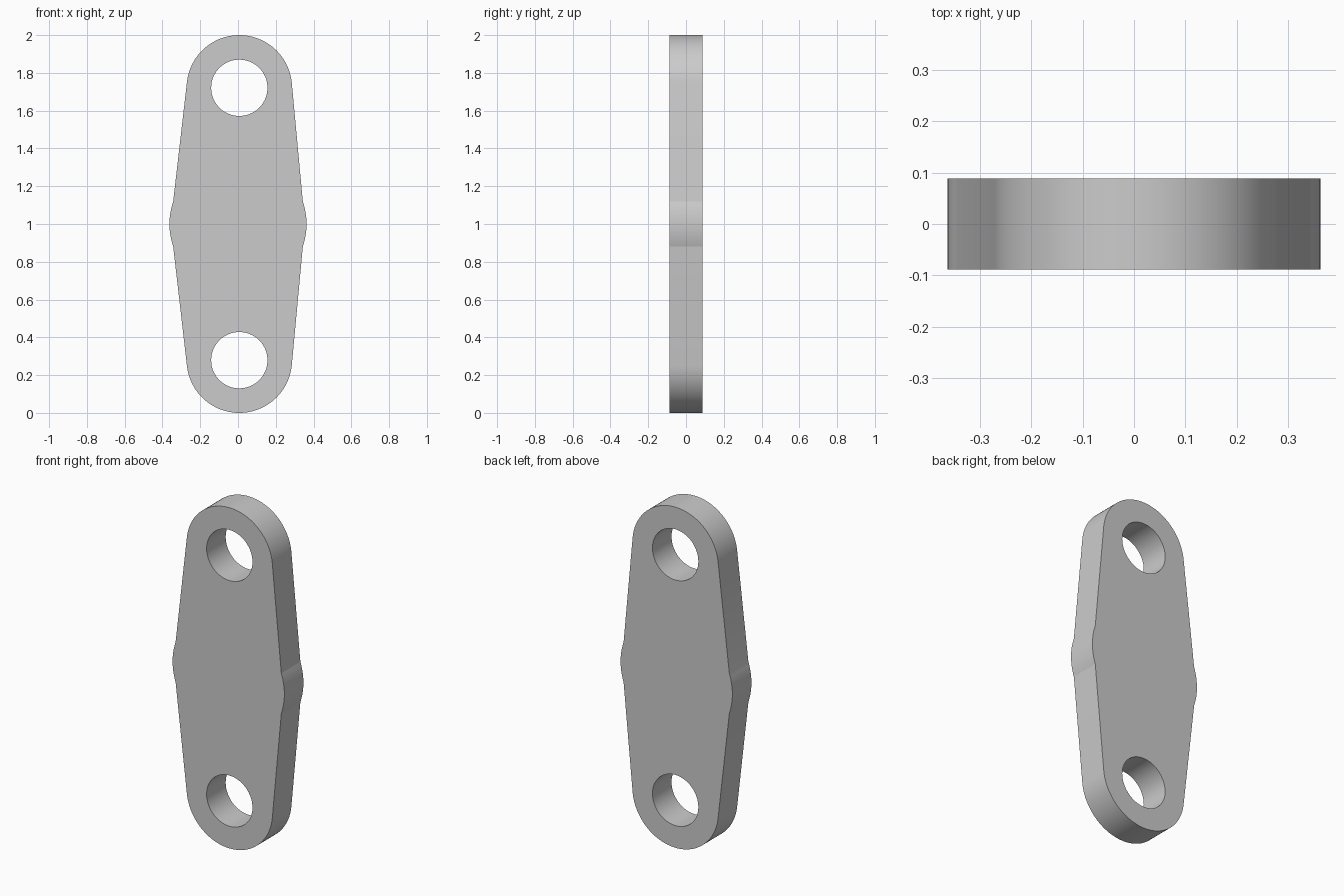
import bpy
import bmesh
from math import sin, cos, radians, asin, pi

HALF_DEPTH = 0.0885
END_X, END_R = 0.007, 0.279       # rounded ends sit slightly off centre
END_Z = (END_R, 2 - END_R)
HOLE_R = 0.149
WAIST_R, WAIST_HALF = 0.363, 0.118

if "Cube" in bpy.data.objects:
    bpy.data.objects.remove(bpy.data.objects["Cube"])

steel = bpy.data.materials.new("light_grey")
steel.use_nodes = True
grey = (0.6, 0.6, 0.6, 1)
steel.diffuse_color = grey
steel.node_tree.nodes["Principled BSDF"].inputs["Base Color"].default_value = grey


def arc(cx, cz, r, start, end, steps):
    """Points along an arc in the xz plane."""
    angles = [start + (end - start) * i / steps for i in range(steps + 1)]
    return [(cx + r * cos(a), cz + r * sin(a)) for a in angles]


def prism(name, outline, half_depth):
    """Closed outline extruded along y."""
    bm = bmesh.new()
    face = bm.faces.new([bm.verts.new((x, -half_depth, z)) for x, z in outline])
    new = bmesh.ops.extrude_face_region(bm, geom=[face], use_keep_orig=True)["geom"]
    bmesh.ops.translate(bm, vec=(0, 2 * half_depth, 0),
                        verts=[v for v in new if isinstance(v, bmesh.types.BMVert)])
    bmesh.ops.recalc_face_normals(bm, faces=bm.faces)
    mesh = bpy.data.meshes.new(name)
    bm.to_mesh(mesh)
    bm.free()
    mesh.materials.append(steel)
    obj = bpy.data.objects.new(name, mesh)
    bpy.context.collection.objects.link(obj)
    return obj


# Plate outline: two round ends, straight tapers and a bulged waist
tilt = radians(6)
waist = asin(WAIST_HALF / WAIST_R)
outline = (arc(0, 1, WAIST_R, -waist, waist, 12)
           + arc(END_X, END_Z[1], END_R, tilt, pi - tilt, 48)
           + arc(0, 1, WAIST_R, pi - waist, pi + waist, 12)
           + arc(END_X, END_Z[0], END_R, pi + tilt, 2 * pi - tilt, 48))
plate = prism("link_plate", outline, HALF_DEPTH)

# Bolt holes through both ends
for label, z in zip(("lower", "upper"), END_Z):
    circle = arc(END_X, z, HOLE_R, 0, 2 * pi, 64)[:-1]
    cutter = prism(label + "_hole_cutter", circle, 2 * HALF_DEPTH)
    cutter.hide_render = True
    cutter.hide_set(True)
    cut = plate.modifiers.new(label + "_hole", "BOOLEAN")
    cut.operation = "DIFFERENCE"
    cut.solver = "EXACT"
    cut.object = cutter

# Apply the cuts, drop the cutters and smooth the curved walls
bpy.context.view_layer.objects.active = plate
plate.select_set(True)
for mod in list(plate.modifiers):
    cutter = mod.object
    bpy.ops.object.modifier_apply(modifier=mod.name)
    bpy.data.objects.remove(cutter)
bpy.ops.object.shade_smooth_by_angle(angle=radians(12))
